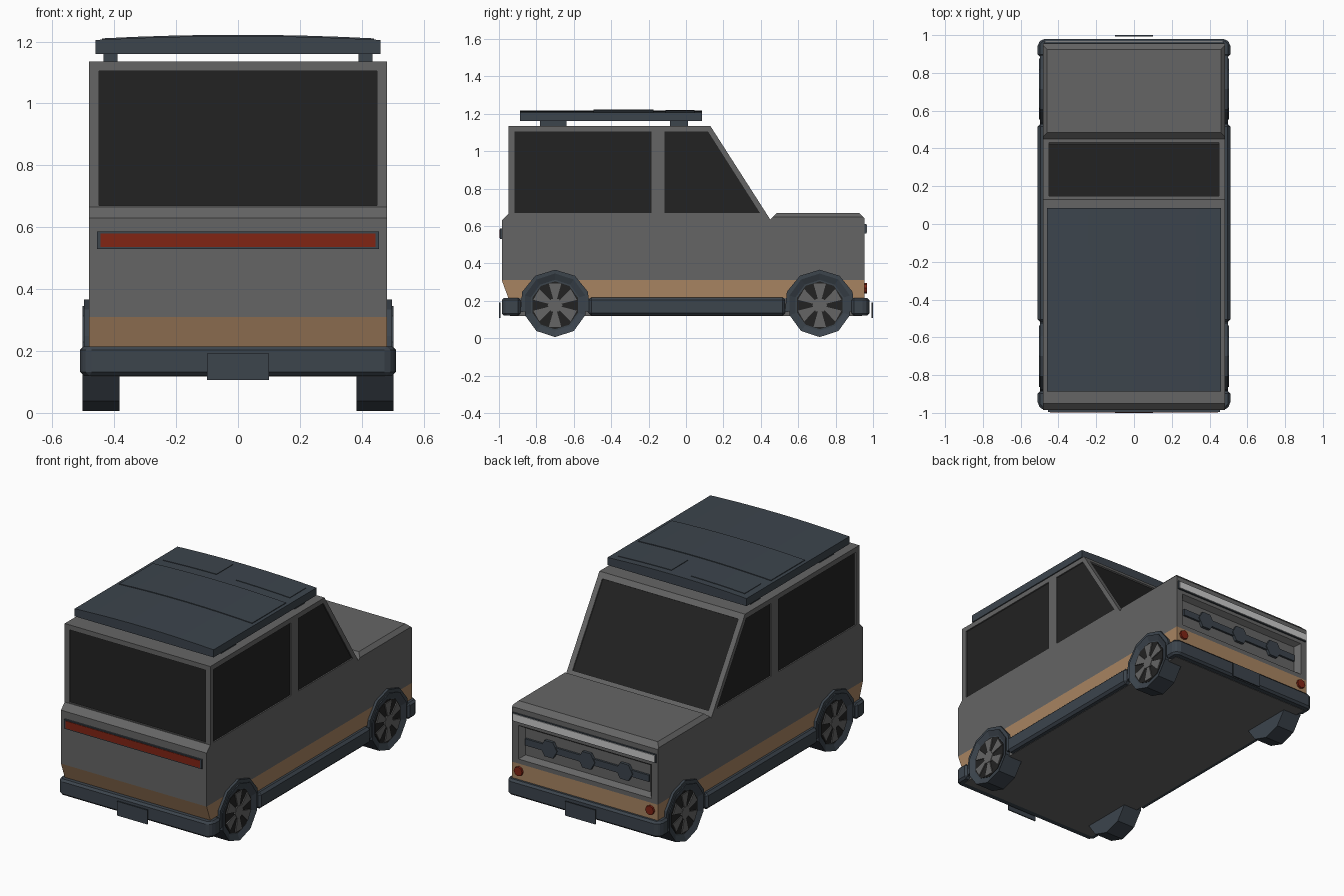
import bpy, bmesh, math
from mathutils import Vector

if "Cube" in bpy.data.objects:
    bpy.data.objects.remove(bpy.data.objects["Cube"])


def material(name, r, g, b):
    m = bpy.data.materials.new(name)
    m.use_nodes = True
    m.diffuse_color = (r, g, b, 1)
    bsdf = next(n for n in m.node_tree.nodes if n.type == 'BSDF_PRINCIPLED')
    bsdf.inputs["Base Color"].default_value = (r, g, b, 1)
    return m


GREY = material("body grey", .13, .13, .13)
TAN = material("tan stripe", .39, .23, .12)
SLATE = material("dark slate", .045, .058, .073)
GLASS = material("dark glass", .016, .016, .016)
RED = material("lamp red", .22, .018, .007)
WHITE = material("lamp white", .6, .6, .6)


def finish(name, bm, mat, mirror=False, bevel=0):
    bmesh.ops.recalc_face_normals(bm, faces=bm.faces[:])
    me = bpy.data.meshes.new(name)
    bm.to_mesh(me)
    bm.free()
    me.materials.append(mat)
    ob = bpy.data.objects.new(name, me)
    bpy.context.scene.collection.objects.link(ob)
    if bevel:
        mod = ob.modifiers.new("bevel", 'BEVEL')
        mod.width, mod.segments = bevel, 1
    if mirror:
        ob.modifiers.new("mirror", 'MIRROR')
    return ob


def prism_mesh(pts, axis, lo, hi):
    """Extrude a 2D outline along one axis."""
    def place(p, d):
        return {'x': (d, *p), 'y': (p[0], d, p[1]), 'z': (*p, d)}[axis]
    bm = bmesh.new()
    face = bm.faces.new([bm.verts.new(place(p, lo)) for p in pts])
    ext = bmesh.ops.extrude_face_region(bm, geom=[face])["geom"]
    shift = Vector(place((0, 0), hi - lo))
    bmesh.ops.translate(bm, vec=shift, verts=[g for g in ext if isinstance(g, bmesh.types.BMVert)])
    return bm


def prism(name, pts, axis, lo, hi, mat, **kw):
    return finish(name, prism_mesh(pts, axis, lo, hi), mat, **kw)


def rect(a0, a1, b0, b1):
    return [(a0, b0), (a1, b0), (a1, b1), (a0, b1)]


def ring_pts(a, b, r, n, start=0, sweep=2 * math.pi, closed=True):
    steps = n if closed else n + 1
    return [(a + r * math.cos(start + sweep * i / n),
             b + r * math.sin(start + sweep * i / n)) for i in range(steps)]


# Body shell with chamfered hood sides
W = .482
outline = [(-.985, .31), (-.985, .63), (-.95, .665), (-.95, 1.135), (.13, 1.135),
           (.45, .635), (.485, .67), (.925, .67), (.955, .64), (.955, .31)]
bm = prism_mesh(outline, 'x', -W, W)
hood = [e for e in bm.edges if all(abs(v.co.z - .67) < .001 and v.co.y > .4 for v in e.verts)
        and abs(e.verts[0].co.x - e.verts[1].co.x) < .001]
bmesh.ops.bevel(bm, geom=hood, offset=.022, segments=1, affect='EDGES')
body = finish("body_shell", bm, GREY)


def cut(tool):
    mod = body.modifiers.new("cut", 'BOOLEAN')
    mod.operation, mod.solver, mod.object = 'DIFFERENCE', 'EXACT', tool
    bpy.context.view_layer.objects.active = body
    bpy.ops.object.modifier_apply(modifier=mod.name)
    bpy.data.objects.remove(tool)


# Side and rear windows set into shallow pockets
side_windows = {"rear_side_window": rect(-.918, -.185, .67, 1.105),
                "front_side_window": [(-.115, .67), (.395, .67), (.118, 1.105), (-.115, 1.105)]}
for name, pts in side_windows.items():
    for side, s in (("left", 1), ("right", -1)):
        cut(prism("pocket", pts, 'x', s * (W - .01), s * (W + .02), GREY))
        prism(side + "_" + name, pts, 'x', s * (W - .016), s * (W - .008), GLASS)
tailgate = rect(-.45, .45, .67, 1.105)
cut(prism("pocket", tailgate, 'y', -.97, -.94, GREY))
prism("tailgate_window", tailgate, 'y', -.942, -.934, GLASS)

# Windscreen lying in the slope
top, foot = Vector((.13, 1.135)), Vector((.45, .635))
slope = foot - top
normal = Vector((-slope.y, slope.x)).normalized()


def slab(n0, n1):
    return [tuple(top + slope * t + normal * n) for t, n in
            ((.06, n0), (.94, n0), (.94, n1), (.06, n1))]


cut(prism("pocket", slab(-.01, .03), 'x', -.45, .45, GREY))
prism("windscreen", slab(-.016, -.008), 'x', -.45, .45, GLASS)

# Sunken nose panel with tapered sides
nose = prism("nose_pocket", rect(-.45, .45, .33, .545), 'y', .925, .965, GREY)
for v in nose.data.vertices:
    if v.co.y < .94:
        v.co.x *= .92
        v.co.z = .44 + (v.co.z - .44) * .75
cut(nose)
prism("nose_bar", rect(-.41, .41, .42, .46), 'y', .92, .937, SLATE)
for i, x in enumerate((-.25, 0, .25)):
    prism(f"nose_boss_{i + 1}", ring_pts(x, .44, .055, 6), 'y', .92, .942, SLATE)

# Stripe, underbody and lower trim
prism("lower_stripe", [(-.95, .215), (-.985, .31), (.955, .31), (.955, .215)], 'x', -W, W, TAN)
prism("underbody", rect(-.94, .94, .118, .22), 'x', -.475, .475, GREY)
prism("side_sill", rect(-.52, .53, .12, .218), 'x', .46, .51, SLATE, mirror=True, bevel=.014)
for name, s, end in (("rear_bumper", -1, .985), ("front_bumper", 1, .98)):
    plan = [(-.51, .885 * s), (-.51, .955 * s), (-.485, end * s),
            (.485, end * s), (.51, .955 * s), (.51, .885 * s)]
    prism(name, plan, 'z', .12, .215, SLATE, bevel=.012)
    prism(name + "_plate", rect(-.1, .1, .107, .192), 'y', s * .993, s, SLATE)

# Lamps
prism("tail_lamp_frame", rect(-.455, .455, .53, .586), 'y', -.994, -.98, SLATE)
prism("tail_lamp", rect(-.445, .445, .536, .58), 'y', -.997, -.985, RED)
prism("head_lamp_frame", rect(-.475, .475, .56, .61), 'y', .95, .964, SLATE)
prism("head_lamp_bar", rect(-.47, .47, .564, .606), 'y', .955, .968, WHITE)
prism("nose_marker_lamp", ring_pts(.435, .268, .028, 8), 'y', .95, .968, RED, mirror=True)

# Wheels and arches
AXLE, R = .176, .17
for name, y in (("rear", -.70), ("front", .715)):
    arch = (ring_pts(y, AXLE, .19, 6, -.2, math.pi + .4, False)
            + ring_pts(y, AXLE, .16, 6, -.2, math.pi + .4, False)[::-1])
    prism(name + "_arch", arch, 'x', .45, .497, SLATE, mirror=True)

    bm = prism_mesh(ring_pts(y, AXLE, R, 10, -math.pi / 2), 'x', .383, .503)
    bmesh.ops.recalc_face_normals(bm, faces=bm.faces[:])
    bm.faces.ensure_lookup_table()
    outer = max(bm.faces, key=lambda f: f.calc_center_median().x)
    bmesh.ops.inset_region(bm, faces=[outer], thickness=.034)
    bmesh.ops.translate(bm, verts=outer.verts[:], vec=(-.015, 0, 0))
    finish(name + "_tyre", bm, SLATE, mirror=True)

    prism(name + "_rim", ring_pts(y, AXLE, .128, 10, -math.pi / 2), 'x', .48, .491, GLASS, mirror=True)
    prism(name + "_hub", ring_pts(y, AXLE, .04, 6), 'x', .485, .499, GREY, mirror=True)
    for i in range(6):
        a = i * math.pi / 3 + math.pi / 6
        spoke = [(y + r * math.cos(a + d), AXLE + r * math.sin(a + d))
                 for r, d in ((.03, -.3), (.12, -.28), (.12, .28), (.03, .3))]
        prism(f"{name}_spoke_{i + 1}", spoke, 'x', .485, .497, GREY, mirror=True)


# Roof platform with a gently crowned top
def crowned(name, x0, x1, y0, y1, base, lift):
    xs = [x0 + (x1 - x0) * i / 8 for i in range(9)]
    lid = [(x, 1.218 - .06 * x * x + lift) for x in xs]
    low = [(x, base if base else z - .008) for x, z in lid]
    return prism(name, lid + low[::-1], 'y', y0, y1, SLATE)


crowned("roof_platform", -.46, .46, -.888, .085, 1.16, 0)
crowned("roof_panel", -.44, .44, -.495, -.175, None, .004)
for side, s in (("left", 1), ("right", -1)):
    crowned(side + "_roof_hatch", .065 * s, .42 * s, -.11, .045, None, .003)
for name, y0, y1 in (("rear", -.78, -.64), ("front", -.085, .01)):
    prism(name + "_roof_foot", rect(.39, .435, y0, y1), 'z', 1.13, 1.165, SLATE, mirror=True)
